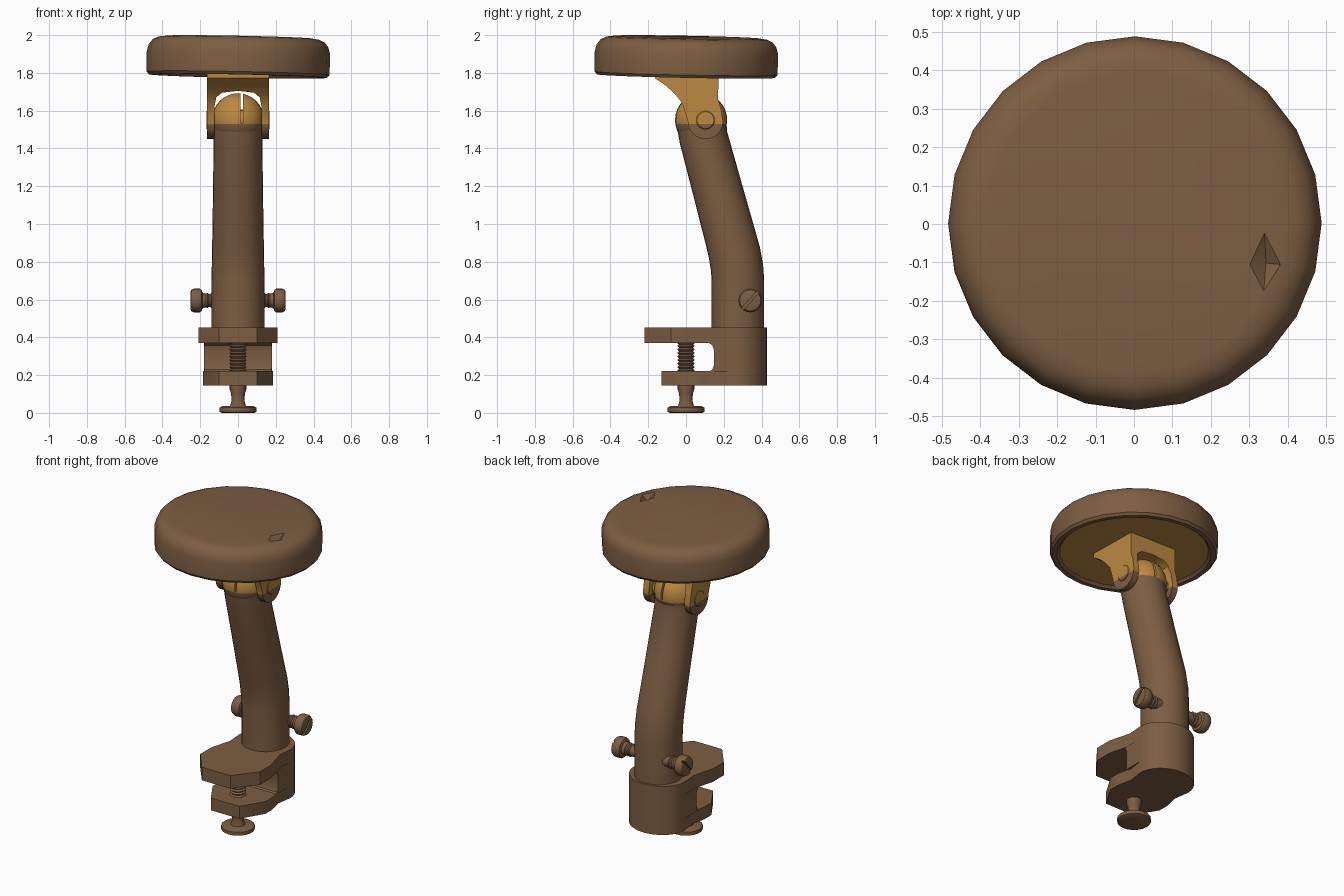
import bpy, bmesh, math
from mathutils import Matrix, Vector

if "Cube" in bpy.data.objects:
    bpy.data.objects.remove(bpy.data.objects["Cube"])


def material(name, col):
    m = bpy.data.materials.new(name)
    m.diffuse_color = (*col, 1)
    m.use_nodes = True
    m.node_tree.nodes["Principled BSDF"].inputs["Base Color"].default_value = m.diffuse_color
    return m


BROWN = material("brown", (0.205, 0.112, 0.055))
GOLD = material("gold", (0.50, 0.25, 0.052))
SPLIT = 1.53  # height where the joint turns from brown to gold


def finish(name, bm, mat=None, angle=35):
    bmesh.ops.recalc_face_normals(bm, faces=bm.faces)
    me = bpy.data.meshes.new(name)
    bm.to_mesh(me)
    bm.free()
    ob = bpy.data.objects.new(name, me)
    bpy.context.collection.objects.link(ob)
    for m in (mat or BROWN, GOLD):
        me.materials.append(m)
    smooth(ob, angle)
    return ob


def smooth(ob, angle=35):
    bpy.ops.object.select_all(action='DESELECT')
    ob.select_set(True)
    bpy.context.view_layer.objects.active = ob
    bpy.ops.object.shade_smooth_by_angle(angle=math.radians(angle))


def lathe(bm, prof, segs=24, mat=Matrix()):
    """Spin (radius, height) points around z; ends are capped."""
    rings = [[bm.verts.new(mat @ Vector((r * math.cos(2 * math.pi * i / segs),
                                         r * math.sin(2 * math.pi * i / segs), z)))
              for i in range(segs)] for r, z in prof]
    skin(bm, rings)


def skin(bm, rings):
    n = len(rings[0])
    for a, b in zip(rings, rings[1:]):
        for i in range(n):
            bm.faces.new((a[i], a[(i + 1) % n], b[(i + 1) % n], b[i]))
    bm.faces.new(rings[0][::-1])
    bm.faces.new(rings[-1])


def prism(bm, pts, lo, hi, put):
    """Extrude a 2D outline from lo to hi; put(a, b, h) gives the position."""
    skin(bm, [[bm.verts.new(put(a, b, h)) for a, b in pts] for h in (lo, hi)])


def cut(ob, cutter):
    mod = ob.modifiers.new("cut", 'BOOLEAN')
    mod.operation, mod.solver, mod.object = 'DIFFERENCE', 'EXACT', cutter
    dg = bpy.context.evaluated_depsgraph_get()
    me = bpy.data.meshes.new_from_object(ob.evaluated_get(dg))
    ob.modifiers.clear()
    ob.data = me
    bpy.data.objects.remove(cutter)


def box_cutter(size, mat):
    bm = bmesh.new()
    bmesh.ops.create_cube(bm, size=1, matrix=mat @ Matrix.Diagonal((*size, 1)))
    return finish("cutter", bm)


def gold_above(ob, z=SPLIT):
    """Cut the mesh at height z and paint everything above it gold."""
    bm = bmesh.new()
    bm.from_mesh(ob.data)
    bmesh.ops.bisect_plane(bm, geom=bm.verts[:] + bm.edges[:] + bm.faces[:],
                           plane_co=(0, 0, z), plane_no=(0, 0, 1))
    for f in bm.faces:
        f.material_index = int(f.calc_center_median().z > z)
    bm.to_mesh(ob.data)
    bm.free()
    smooth(ob)


xy = lambda a, b, h: Vector((a, b, h))
yz = lambda a, b, h: Vector((h, a, b))
xz = lambda a, b, h: Vector((a, h, b))

# Round head: slightly tilted disc with a gold underside
tilt = (Matrix.Translation((0, 0, 1.783)) @ Matrix.Rotation(0.02, 4, 'Y')
        @ Matrix.Rotation(-0.02, 4, 'X'))
bm = bmesh.new()
lathe(bm, [(.43, .015), (.445, 0), (.472, 0), (.484, .015), (.486, .12),
           (.476, .16), (.455, .187), (.425, .201), (.39, .206)], 24, tilt)
head = finish("head", bm)
bm = bmesh.new()
bm.verts.ensure_lookup_table()
tip = bm.verts.new(tilt @ Vector((.34, -.105, .175)))
rim = [bm.verts.new(tilt @ Vector((x, y, .209))) for x, y in
       ((.293, -.11), (.333, -.185), (.381, -.11), (.335, -.02))]
bm.faces.new(rim)
for i in range(4):
    bm.faces.new((rim[i], rim[(i + 1) % 4], tip))
cut(head, finish("cutter", bm))
for p in head.data.polygons:
    if p.normal.z < -.9 and p.area > .3:
        p.material_index = 1
smooth(head)

# Fork bracket under the head
arc = [(.103 + .093 * math.cos(t), 1.543 + .093 * math.sin(t))
       for t in (math.pi * (1.0 + i / 12) for i in range(13))]
outline = [(-.165, 1.81), (-.165, 1.772), (-.11, 1.735), (-.06, 1.69), (-.02, 1.64)]
outline += arc + [(.185, 1.61), (.17, 1.66), (.172, 1.81)]
bm = bmesh.new()
prism(bm, outline, -.165, .165, yz)
bracket = finish("fork_bracket", bm)
bm = bmesh.new()
arch = [(-.125, 1.3), (.125, 1.3), (.125, 1.62), (.115, 1.67), (.085, 1.695),
        (0, 1.705), (-.085, 1.695), (-.115, 1.67), (-.125, 1.62)]
prism(bm, arch, -.5, .5, xz)
cut(bracket, finish("cutter", bm))
gold_above(bracket)

# Hinge pin through the fork
bm = bmesh.new()
turn_x = Matrix.Translation((0, .103, 1.55)) @ Matrix.Rotation(math.pi / 2, 4, 'Y')
lathe(bm, [(.045, -.168), (.055, -.16), (.055, .16), (.045, .168)], 20, turn_x)
gold_above(finish("hinge_pin", bm))

# Bent arm tube
path = [(.275, .44, .139), (.275, .70, .139), (.27, .77, .139), (.256, .85, .138),
        (.235, .93, .136), (.165, 1.19, .132), (.092, 1.46, .129), (.085, 1.515, .133)]
bm = bmesh.new()
rings = []
for i, (y, z, r) in enumerate(path):
    a, b = path[max(i - 1, 0)], path[min(i + 1, len(path) - 1)]
    ang = math.atan2(b[0] - a[0], b[1] - a[1]) if 0 < i < len(path) - 1 else 0
    rings.append([bm.verts.new((r * math.cos(t), y + r * math.sin(t) * math.cos(ang),
                                z - r * math.sin(t) * math.sin(ang)))
                  for t in (2 * math.pi * k / 28 for k in range(28))])
skin(bm, rings)
finish("arm_tube", bm)

# Split ball at the top of the arm
bm = bmesh.new()
bmesh.ops.create_uvsphere(bm, u_segments=28, v_segments=16, radius=1,
                          matrix=Matrix.Translation((0, .08, 1.55))
                          @ Matrix.Diagonal((.138, .138, .142, 1)))
ball = finish("ball_joint", bm)
cut(ball, box_cutter((.012, .6, .3), Matrix.Translation((.02, .08, 1.685))))
gold_above(ball)


# Clamp: two jaws and a rounded back post
def plan(front):
    back = [(.18 * math.cos(t), .27 + .158 * math.sin(t))
            for t in (math.pi * i / 18 for i in range(19))]
    return front + back + [(-x, y) for x, y in reversed(front)]


bm = bmesh.new()
prism(bm, plan([(.10, -.22), (.21, -.08), (.21, .03), (.172, .17)]), .37, .453, xy)
prism(bm, plan([(.10, -.13), (.185, .01), (.185, .08), (.165, .17)]), .145, .223, xy)
prism(bm, plan([(.18, .15)]), .22, .372, xy)
prism(bm, [(.16, .223), (.13, .223), (.14, .23), (.147, .25), (.147, .335),
           (.14, .357), (.12, .372), (.16, .372)], -.178, .178, yz)
finish("clamp", bm)

# Clamp screw with thread and foot knob
bm = bmesh.new()
thread = []
for i in range(9):
    z = .215 + i * .0185
    thread += [(.038, z), (.047, z + .009)]
lathe(bm, [(.085, 0), (.097, .006), (.097, .028), (.085, .035), (.042, .037),
           (.035, .06), (.036, .10), (.044, .125), (.044, .15)] + thread, 20)
finish("clamp_screw", bm)

# Slotted side screws, mirrored left and right
for side, label in ((1, "right"), (-1, "left")):
    place = (Matrix.Translation((0, .34, .595))
             @ Matrix.Rotation(side * math.pi / 2, 4, 'Y'))
    bm = bmesh.new()
    lathe(bm, [(.034, .08), (.034, .135), (.040, .141), (.034, .147), (.034, .155),
               (.041, .162), (.036, .17), (.042, .188), (.057, .193), (.063, .203),
               (.063, .235), (.056, .248), (.045, .252)], 20, place)
    screw = finish("side_screw_" + label, bm)
    cut(screw, box_cutter((.014, .3, .03), place @ Matrix.Translation((0, 0, .252))
                          @ Matrix.Rotation(side * math.radians(48), 4, 'Z')))
    smooth(screw)
